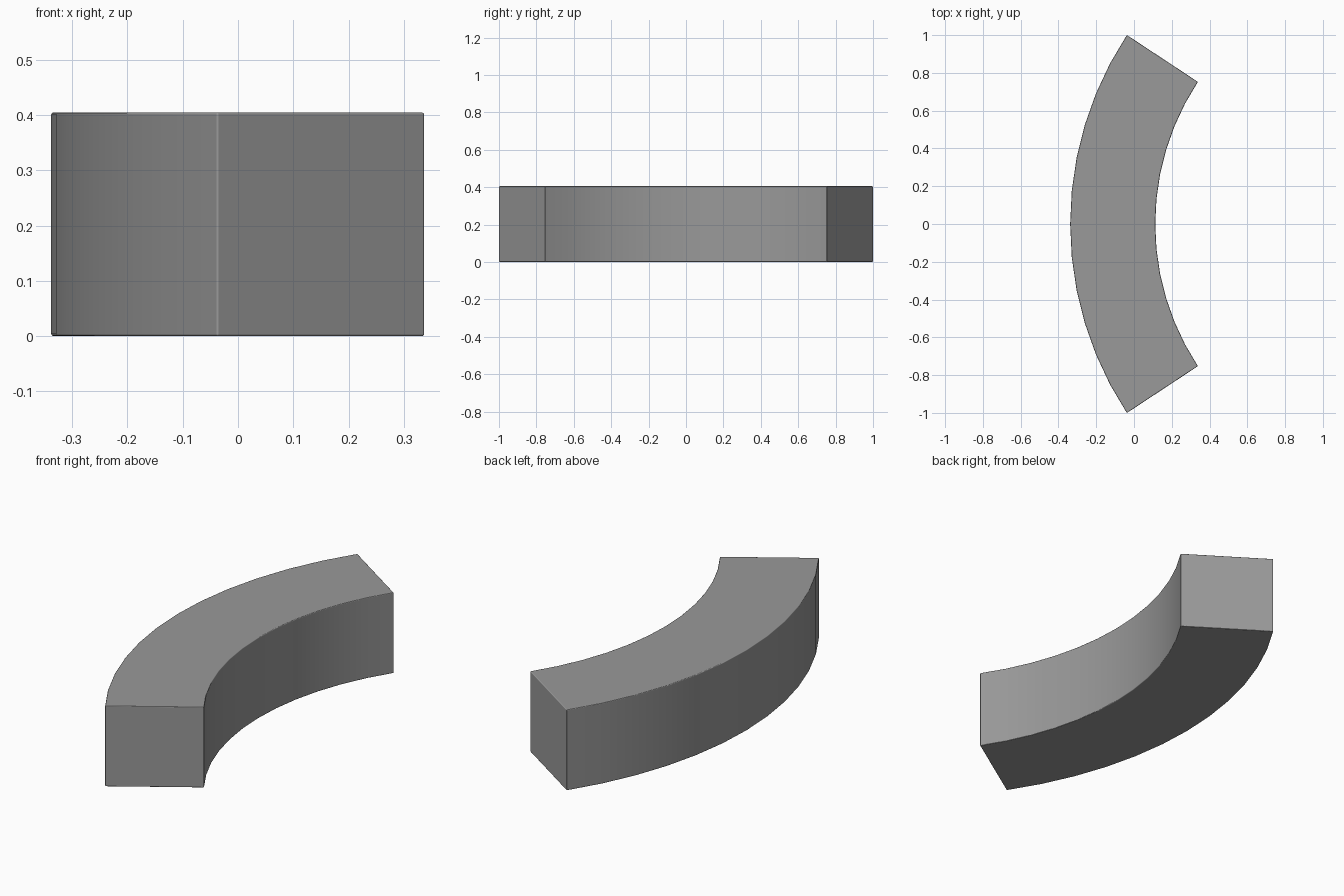
import bpy, bmesh
from math import sin, cos, radians

if "Cube" in bpy.data.objects:
    bpy.data.objects.remove(bpy.data.objects["Cube"])

CENTRE_X, R_OUT, R_IN = 1.4795, 1.8175, 1.367
HALF_ANGLE, SEGMENTS, HEIGHT = radians(33.4), 12, 0.405


def arc(bm, radius):
    angles = [HALF_ANGLE * (2 * i / SEGMENTS - 1) for i in range(SEGMENTS + 1)]
    return [bm.verts.new((CENTRE_X - radius * cos(a), radius * sin(a), 0)) for a in angles]


# Curved block: flat strip between two arcs, extruded upward
bm = bmesh.new()
outer, inner = arc(bm, R_OUT), arc(bm, R_IN)
for i in range(SEGMENTS):
    bm.faces.new((outer[i], outer[i + 1], inner[i + 1], inner[i]))
ext = bmesh.ops.extrude_face_region(bm, geom=bm.faces[:])
top = [g for g in ext["geom"] if isinstance(g, bmesh.types.BMVert)]
bmesh.ops.translate(bm, verts=top, vec=(0, 0, HEIGHT))
bmesh.ops.recalc_face_normals(bm, faces=bm.faces[:])

mesh = bpy.data.meshes.new("curved_block")
bm.to_mesh(mesh)
bm.free()
block = bpy.data.objects.new("curved_block", mesh)
bpy.context.collection.objects.link(block)

# Dark grey surface
grey = bpy.data.materials.new("dark_grey")
grey.diffuse_color = (0.32, 0.32, 0.32, 1)
grey.use_nodes = True
grey.node_tree.nodes["Principled BSDF"].inputs["Base Color"].default_value = grey.diffuse_color
mesh.materials.append(grey)

# Smooth curved sides
bpy.context.view_layer.objects.active = block
block.select_set(True)
bpy.ops.object.shade_smooth_by_angle(angle=radians(30))

# Tiny softened edges
bevel = block.modifiers.new("soft_edges", "BEVEL")
bevel.width = 0.004
bevel.segments = 2
bevel.limit_method = "ANGLE"
bevel.harden_normals = True
